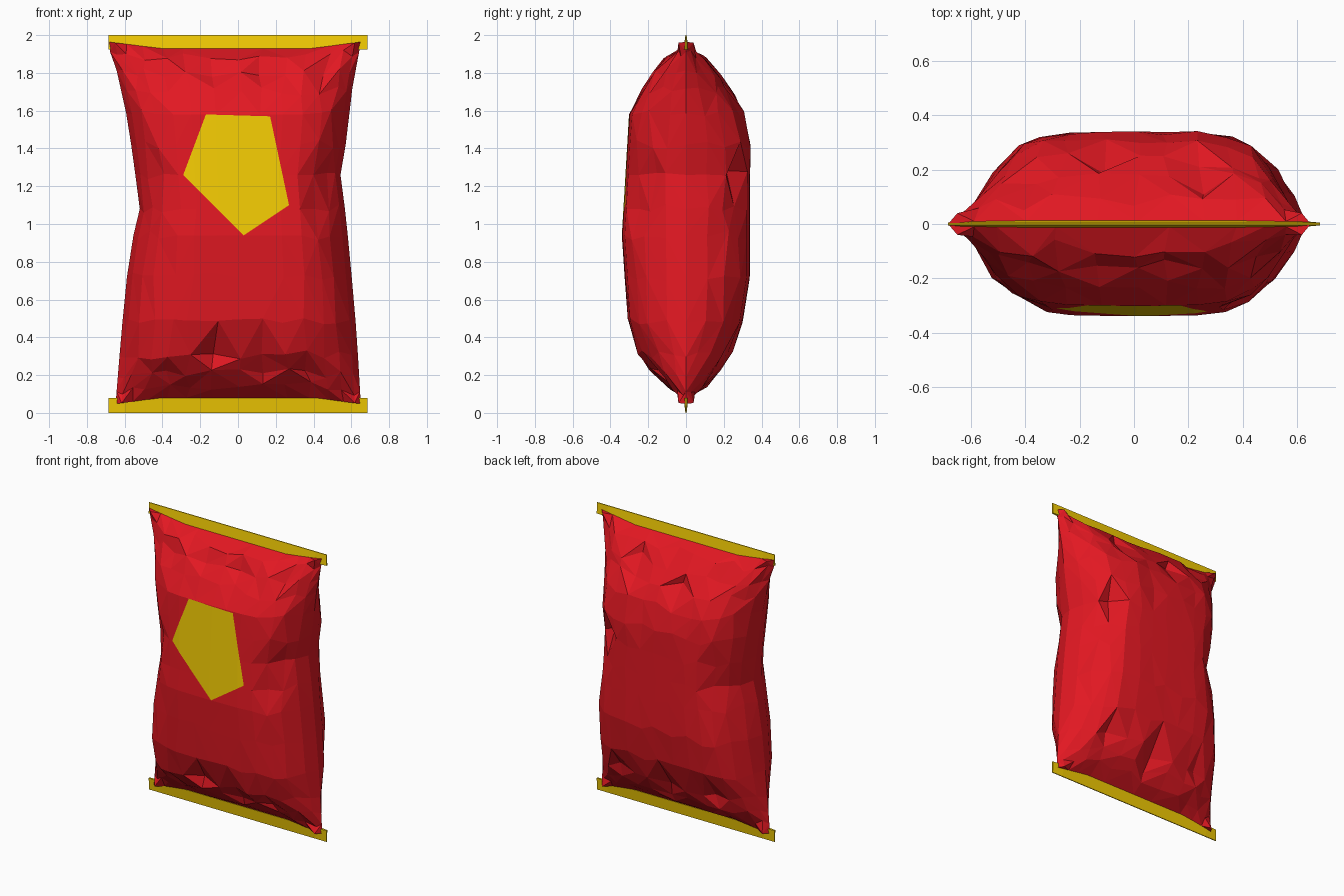
import bpy, bmesh, random
from mathutils import Vector

if "Cube" in bpy.data.objects:
    bpy.data.objects.remove(bpy.data.objects["Cube"])

random.seed(7)


def material(name, colour):
    m = bpy.data.materials.new(name)
    m.diffuse_color = (*colour, 1)
    m.use_nodes = True
    m.node_tree.nodes["Principled BSDF"].inputs["Base Color"].default_value = m.diffuse_color
    return m


red = material("red_foil", (0.76, 0.009, 0.016))
yellow = material("yellow_foil", (0.9, 0.6, 0.001))


def curve(points, t):
    """Piecewise linear lookup."""
    for (a, va), (b, vb) in zip(points, points[1:]):
        if t <= b:
            return va + (vb - va) * max(0, t - a) / (b - a)
    return points[-1][1]


def finish(bm, name, mats):
    bmesh.ops.recalc_face_normals(bm, faces=bm.faces)
    me = bpy.data.meshes.new(name)
    bm.to_mesh(me)
    bm.free()
    for m in mats:
        me.materials.append(m)
    ob = bpy.data.objects.new(name, me)
    bpy.context.collection.objects.link(ob)
    return ob


# Bag silhouette, swelling profiles and cross-section
LEFT = [(0, .655), (.4, .62), (.85, .575), (1.08, .52), (1.35, .555), (1.55, .585), (1.8, .645), (1.9, .685), (2, .685)]
RIGHT = [(0, .655), (.4, .63), (.8, .595), (1.05, .57), (1.28, .54), (1.42, .57), (1.7, .605), (1.95, .655)]
FRONT = [(.08, .012), (.13, .085), (.2, .16), (.28, .235), (.5, .31), (.94, .34), (1.58, .302),
         (1.75, .22), (1.88, .11), (1.93, .012)]
BACK = [(.08, .012), (.13, .1), (.21, .175), (.42, .29), (.72, .34), (1.5, .34), (1.62, .3),
        (1.75, .22), (1.88, .11), (1.93, .012)]
ACROSS = [(0, 1), (.34, .99), (.48, .96), (.62, .88), (.77, .69), (.88, .45), (.96, .21), (1, .01)]
COLS = [-1, -.95, -.86, -.74, -.58, -.42, -.2, .02, .2, .4, .58, .74, .86, .95, 1]
ROWS = [.08, .14, .21, .31, .48, .72, .94, 1.08, 1.26, 1.42, 1.58, 1.7, 1.79, 1.88, 1.93]
# Single creases: side, column, row, depth
CREASES = {(-1, 6, 12): .03, (-1, 8, 12): .035, (-1, 8, 11): .02, (-1, 4, 12): .03, (-1, 11, 12): .03,
           (-1, 6, 3): .045, (-1, 8, 3): .04, (-1, 8, 2): .04, (-1, 4, 2): .03, (-1, 10, 2): .03,
           (1, 6, 11): .04, (1, 9, 12): .045, (1, 9, 11): .03, (1, 4, 12): .03, (1, 11, 8): .04,
           (1, 7, 3): .05, (1, 7, 2): .03, (1, 10, 3): .04, (1, 4, 3): .03, (-1, 12, 8): .03}


def sheet_point(side, i, j):
    u, z = COLS[i], ROWS[j]
    inner = 0 < i < len(COLS) - 1 and 0 < j < len(ROWS) - 1
    end = max(0, 1 - min(z, 1.98 - z) / .5)
    label = side < 0 and abs(u) < .6 and .9 < z < 1.6
    calm = abs(u) < .65 and .4 < z < 1.4
    if inner and not label:
        u += random.uniform(-.03, .03) * (abs(u) < .9)
        z += random.uniform(-.025, .025)
    w = curve(RIGHT if u > 0 else LEFT, z)
    d = curve(FRONT if side < 0 else BACK, z)
    # the sides are blunter at mid height
    y = d * min(1, curve(ACROSS, abs(u)) * (1 + .5 * (1 - end) * u ** 4))
    if inner:
        if not label and not calm:
            y *= 1 + end * random.uniform(-.14, .1)
            y += random.uniform(-.012, .008)
            if 1 < z < 1.35 and .6 < abs(u) < .93:
                y -= random.uniform(-.01, .04)
        y = max(y - CREASES.get((side, i, j), 0), .016)
    elif j in (0, len(ROWS) - 1):
        y = .01 + .03 * (abs(u) > .9)
    # closing line bows away towards the corners
    bow = max(0, abs(u) - .6) / .4 * .038 * end
    z += bow if z > 1 else -bow
    if abs(u) == 1:
        y = 0
    return Vector((u * w, side * y, z))


# Red pillow body: two crumpled sheets sharing their side edges
bm = bmesh.new()
n, m = len(COLS), len(ROWS)
grids = {}
for side in (-1, 1):
    g = {}
    for i in range(n):
        for j in range(m):
            if side == 1 and i in (0, n - 1):
                g[i, j] = grids[-1][i, j]
            else:
                g[i, j] = bm.verts.new(sheet_point(side, i, j))
    grids[side] = g
    for i in range(n - 1):
        for j in range(m - 1):
            a, b, c, d = g[i, j], g[i + 1, j], g[i + 1, j + 1], g[i, j + 1]
            # split along the more convex diagonal, as taut foil does
            convex = side * (a.co.y + c.co.y - b.co.y - d.co.y) > 0
            tris = ((a, b, c), (a, c, d)) if convex else ((a, b, d), (b, c, d))
            for t in tris:
                bm.faces.new(t)

# Close the two ends under the seals
for j in (0, m - 1):
    for i in range(n - 1):
        loop = [grids[-1][i, j], grids[-1][i + 1, j], grids[1][i + 1, j], grids[1][i, j]]
        bm.faces.new(list(dict.fromkeys(loop)))

# Yellow five-sided label cut into the front sheet
LABEL = [Vector(p) for p in ((-.17, 0, 1.58), (.17, 0, 1.57), (.27, 0, 1.1), (.03, 0, .94), (-.29, 0, 1.26))]


def near_label(f):
    c = f.calc_center_median()
    return c.y < -.15 and abs(c.x) < .5 and .8 < c.z < 1.75


sides = []
for p, q in zip(LABEL, LABEL[1:] + LABEL[:1]):
    d = q - p
    normal = Vector((d.z, 0, -d.x)).normalized()
    if (Vector((0, 0, 1.3)) - p).dot(normal) < 0:
        normal.negate()
    sides.append((p, normal))
    geom = set(f for f in bm.faces if near_label(f))
    for f in list(geom):
        geom.update(f.edges)
        geom.update(f.verts)
    bmesh.ops.bisect_plane(bm, geom=list(geom), plane_co=p, plane_no=normal, dist=1e-5)
for f in bm.faces:
    c = f.calc_center_median()
    if near_label(f) and all((c - p).dot(nrm) > 0 for p, nrm in sides):
        f.material_index = 1
finish(bm, "bag_body", [red, yellow])


# Flat crimped seals
def seal(name, z_in, z_out):
    bm = bmesh.new()
    rings = []
    for x, t in ((-.685, .005), (-.6, .013), (.6, .013), (.685, .005)):
        rings.append([bm.verts.new(v) for v in
                      ((x, -t, z_in), (x, t, z_in), (x, .003, z_out), (x, -.003, z_out))])
    for r, s in zip(rings, rings[1:]):
        for k in range(4):
            e = (k + 1) % 4
            bm.faces.new((r[k], r[e], s[e], s[k]))
    bm.faces.new(rings[0])
    bm.faces.new(rings[-1])
    finish(bm, name, [yellow])


seal("bottom_seal", .08, 0)
seal("top_seal", 1.925, 2)
